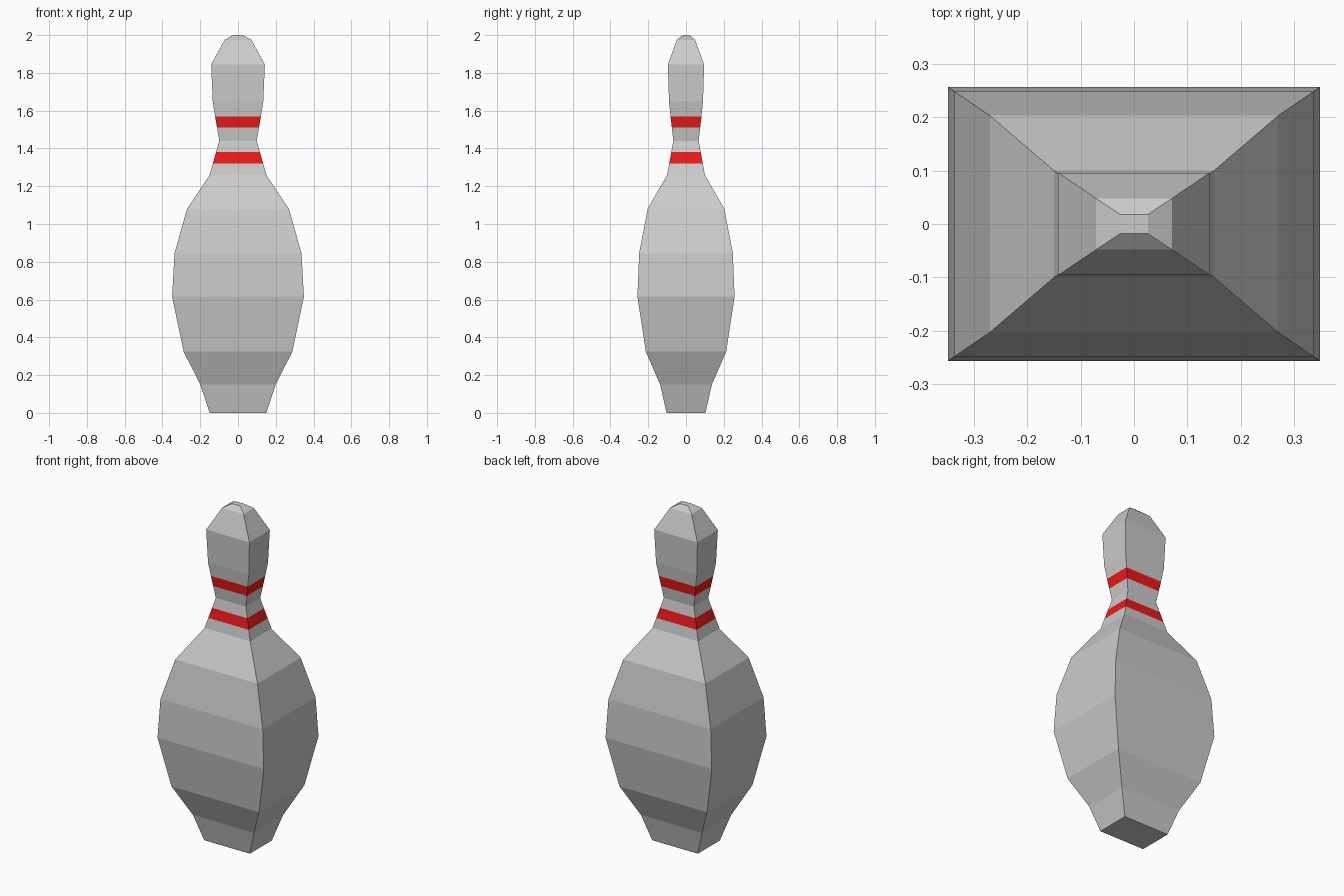
import bpy, bmesh

if "Cube" in bpy.data.objects:
    bpy.data.objects.remove(bpy.data.objects["Cube"])

# Rectangular cross-sections from floor to tip: (z, half width x, half depth y)
PROFILE = [
    (0.00, 0.150, 0.103), (0.15, 0.200, 0.137), (0.325, 0.288, 0.213),
    (0.615, 0.349, 0.257), (0.845, 0.336, 0.248), (1.08, 0.270, 0.203),
    (1.26, 0.150, 0.100), (1.32, 0.133, 0.089), (1.38, 0.116, 0.078),
    (1.44, 0.099, 0.067), (1.51, 0.111, 0.075), (1.57, 0.121, 0.082),
    (1.65, 0.134, 0.090), (1.845, 0.142, 0.096), (1.975, 0.071, 0.048),
    (2.00, 0.026, 0.018),
]
STRIPES = (7, 10)  # profile bands painted red


def flat_material(name, colour):
    mat = bpy.data.materials.new(name)
    mat.diffuse_color = colour
    mat.use_nodes = True
    mat.node_tree.nodes["Principled BSDF"].inputs["Base Color"].default_value = mat.diffuse_color
    return mat


bm = bmesh.new()
rings = [[bm.verts.new((sx * hx, sy * hy, z))
          for sx, sy in ((-1, -1), (1, -1), (1, 1), (-1, 1))]
         for z, hx, hy in PROFILE]

# Side walls, with the stripe bands in the second material
for band, (low, high) in enumerate(zip(rings, rings[1:])):
    for i in range(4):
        j = (i + 1) % 4
        face = bm.faces.new((low[i], low[j], high[j], high[i]))
        face.material_index = int(band in STRIPES)

# Base and tip caps
bm.faces.new(rings[0][::-1])
bm.faces.new(rings[-1])

mesh = bpy.data.meshes.new("bowling_pin")
bm.to_mesh(mesh)
bm.free()
mesh.materials.append(flat_material("pin_grey", (0.8, 0.8, 0.8, 1)))
mesh.materials.append(flat_material("stripe_red", (0.85, 0.01, 0.01, 1)))
pin = bpy.data.objects.new("bowling_pin", mesh)
bpy.context.collection.objects.link(pin)
